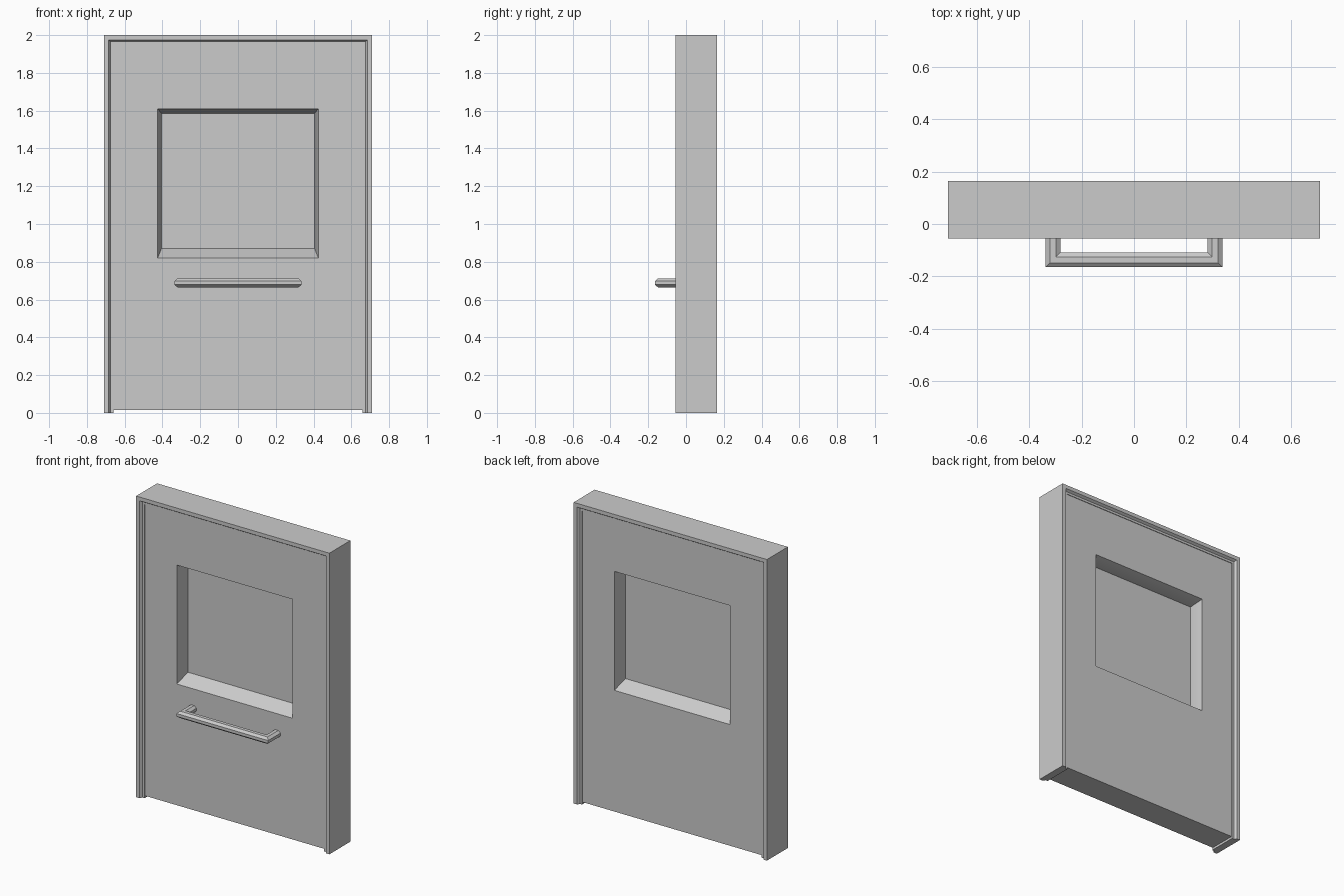
import bpy, bmesh, math

if "Cube" in bpy.data.objects:
    bpy.data.objects.remove(bpy.data.objects["Cube"])


def make_object(name, bm, smooth_angle=35):
    bmesh.ops.recalc_face_normals(bm, faces=bm.faces)
    mesh = bpy.data.meshes.new(name)
    bm.to_mesh(mesh)
    bm.free()
    obj = bpy.data.objects.new(name, mesh)
    bpy.context.collection.objects.link(obj)
    bpy.ops.object.select_all(action='DESELECT')
    obj.select_set(True)
    bpy.context.view_layer.objects.active = obj
    bpy.ops.object.shade_smooth_by_angle(angle=math.radians(smooth_angle))
    return obj


def bridge(bm, a, b):
    n = len(a)
    for i in range(n):
        bm.faces.new((a[i], a[(i + 1) % n], b[(i + 1) % n], b[i]))


def u_sweep(name, profile, half, base, top, place):
    """Sweep a profile of (inset, cross) points round a mitred U."""
    bm = bmesh.new()
    s = 1 if top > base else -1
    rings = []
    for side, at_top in ((-1, False), (-1, True), (1, True), (1, False)):
        rings.append([bm.verts.new(place(side * (half - d), top - s * d if at_top else base, c))
                      for d, c in profile])
    for a, b in zip(rings, rings[1:]):
        bridge(bm, a, b)
    bm.faces.new(rings[0])
    bm.faces.new(rings[-1])
    return make_object(name, bm)


MID = 0.055  # middle of the door thickness

# Door frame: stepped moulding, same on front and back
step = [(0, -0.11), (0.025, -0.11), (0.035, -0.094), (0.05, -0.094)]
frame_profile = [(d, MID + c) for d, c in step] + [(d, MID - c) for d, c in reversed(step)]
u_sweep("door_frame", frame_profile, 0.71, 0.0, 2.0, lambda x, u, c: (x, c, u))

# Door leaf with a splayed window opening on both faces
bm = bmesh.new()
outer = (0.66, 0.015, 1.955)
opening = (0.425, 0.82, 1.61)
pane = (0.405, 0.87, 1.585)


def rect(bm, size, y):
    w, z0, z1 = size
    return [bm.verts.new((x, y, z)) for x, z in ((-w, z0), (w, z0), (w, z1), (-w, z1))]


T = 0.09
loops = [rect(bm, size, MID + y) for size, y in
         ((pane, 0), (opening, -T), (outer, -T), (outer, T), (opening, T))]
for i in range(5):
    bridge(bm, loops[i], loops[(i + 1) % 5])
make_object("door_leaf", bm)

# Window pane in the middle of the opening
bm = bmesh.new()
front, back = rect(bm, pane, MID - 0.002), rect(bm, pane, MID + 0.002)
bridge(bm, front, back)
bm.faces.new(front)
bm.faces.new(back)
make_object("window_pane", bm)

# Pull handle: eight-sided bar with mitred legs, on the front only
section = [(0.028 + 0.028 * math.cos(math.radians(22.5 + 45 * i)) / math.cos(math.radians(22.5)),
            0.688 + 0.023 * math.sin(math.radians(22.5 + 45 * i)) / math.cos(math.radians(22.5)))
           for i in range(8)]
u_sweep("pull_handle", section, 0.337, MID - T + 0.01, -0.165,
        lambda x, u, c: (x, u, c)).data.shade_smooth()
